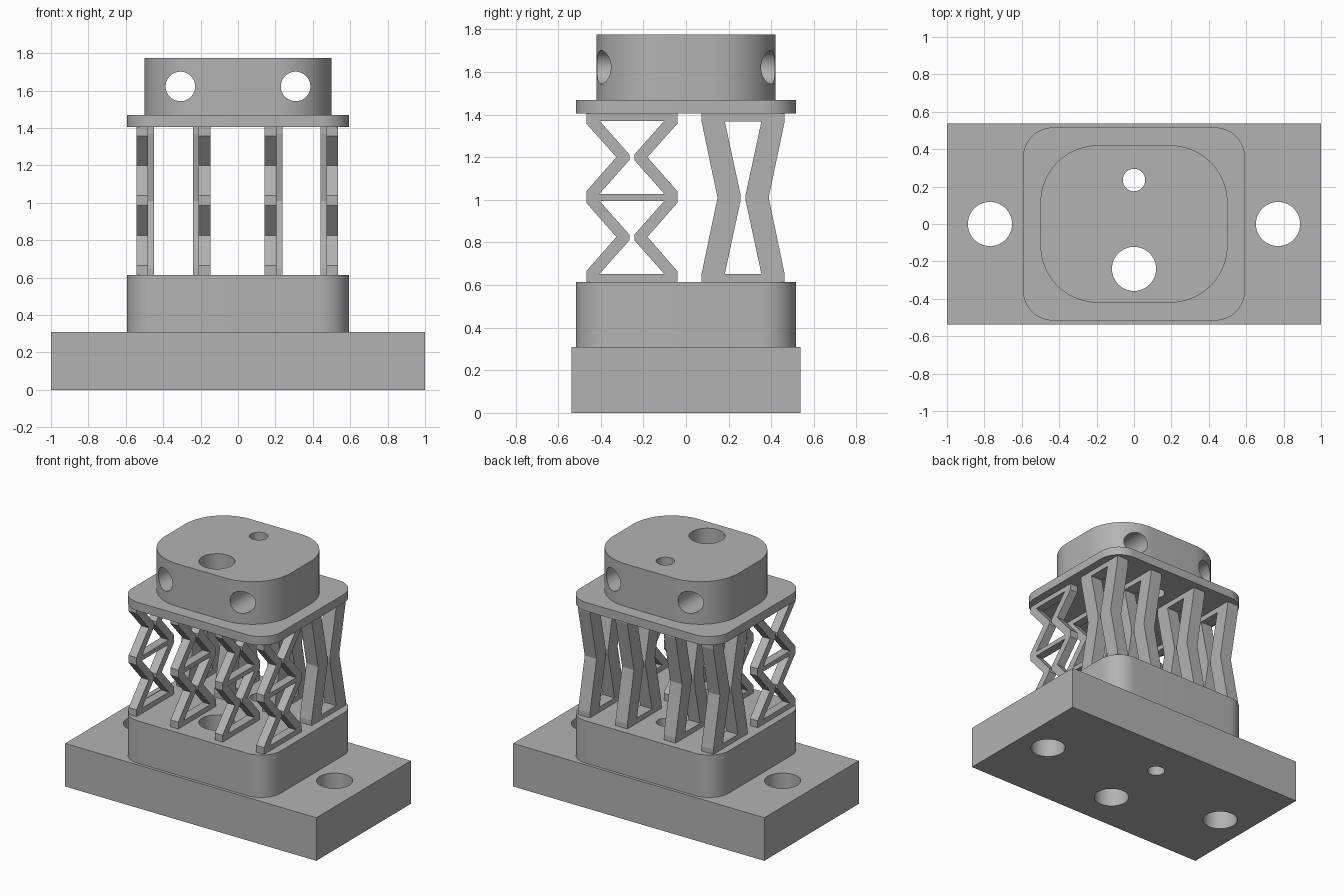
import bpy, bmesh, math
from mathutils import Vector

if "Cube" in bpy.data.objects:
    bpy.data.objects.remove(bpy.data.objects["Cube"])

grey = bpy.data.materials.new("plain grey")
grey.use_nodes = True
grey.diffuse_color = (0.45, 0.45, 0.45, 1)
grey.node_tree.nodes["Principled BSDF"].inputs["Base Color"].default_value = (0.45, 0.45, 0.45, 1)


def prism(name, points, depth):
    """Extrude a closed outline of 3D points along the depth vector."""
    bm = bmesh.new()
    face = bm.faces.new([bm.verts.new(p) for p in points])
    grown = bmesh.ops.extrude_face_region(bm, geom=[face])
    verts = [g for g in grown["geom"] if isinstance(g, bmesh.types.BMVert)]
    bmesh.ops.translate(bm, verts=verts, vec=depth)
    bmesh.ops.recalc_face_normals(bm, faces=bm.faces)
    mesh = bpy.data.meshes.new(name)
    bm.to_mesh(mesh)
    bm.free()
    mesh.materials.append(grey)
    obj = bpy.data.objects.new(name, mesh)
    bpy.context.collection.objects.link(obj)
    return obj


def cut(obj, cutters):
    """Subtract each cutter, bake the result and delete the cutters."""
    for c in cutters:
        mod = obj.modifiers.new("cut", "BOOLEAN")
        mod.operation, mod.solver, mod.object = "DIFFERENCE", "EXACT", c
    bpy.context.view_layer.update()
    baked = bpy.data.meshes.new_from_object(obj.evaluated_get(bpy.context.evaluated_depsgraph_get()))
    obj.modifiers.clear()
    obj.data = baked
    for c in cutters:
        bpy.data.objects.remove(c)


def smooth(obj):
    bpy.ops.object.select_all(action="DESELECT")
    obj.select_set(True)
    bpy.context.view_layer.objects.active = obj
    bpy.ops.object.shade_smooth_by_angle(angle=math.radians(30))


def rounded(hx, hy, r, z, seg=16):
    pts = []
    for k, (sx, sy) in enumerate([(1, 1), (-1, 1), (-1, -1), (1, -1)]):
        for i in range(seg + 1):
            a = math.pi / 2 * (k + i / seg)
            pts.append((sx * (hx - r) + r * math.cos(a), sy * (hy - r) + r * math.sin(a), z))
    return pts


def drill(center, r, axis):
    """Long round cutter through center, along z or y."""
    c, pts = Vector(center), []
    for i in range(48):
        a = math.tau * i / 48
        u, v = r * math.cos(a), r * math.sin(a)
        pts.append(c + (Vector((u, v, -3)) if axis == "z" else Vector((u, -3, v))))
    return prism("drill", pts, (0, 0, 6) if axis == "z" else (0, 6, 0))


def centre_drills():
    return [drill((0, 0.235, 0), 0.06, "z"), drill((0, -0.24, 0), 0.118, "z")]


# Base slab with two mounting holes
base = prism("base_slab", [(-1, -0.537, 0), (1, -0.537, 0), (1, 0.537, 0), (-1, 0.537, 0)], (0, 0, 0.31))
cut(base, centre_drills() + [drill((s * 0.77, 0, 0), 0.118, "z") for s in (-1, 1)])
smooth(base)

# Rounded pedestal, upper flange and head
for name, hx, hy, r, z0, z1 in [("pedestal", 0.593, 0.516, 0.16, 0.31, 0.615),
                                ("flange", 0.593, 0.516, 0.16, 1.406, 1.468),
                                ("head", 0.5, 0.42, 0.305, 1.468, 1.775)]:
    part = prism(name, rounded(hx, hy, r, z0), (0, 0, z1 - z0))
    cutters = centre_drills()
    if name == "head":
        cutters += [drill((s * 0.308, 0, 1.622), 0.079, "y") for s in (-1, 1)]
    cut(part, cutters)
    smooth(part)


def frame(name, x0, x1, yc, outer, holes):
    """Lattice frame: mirrored half outlines in the yz plane."""
    def loop(half, x):
        return [(x, yc + u, z) for u, z in half] + [(x, yc - u, z) for u, z in reversed(half)]
    obj = prism(name, loop(outer, x0), (x1 - x0, 0, 0))
    cut(obj, [prism("hole", loop(h, x0 - 0.1), (x1 - x0 + 0.2, 0, 0)) for h in holes])


# Front frames: two stacked pinched cells each
front_outer = [(0.214, 0.615), (0.214, 0.665), (0.073, 0.826), (0.214, 0.986),
               (0.214, 1.04), (0.073, 1.2), (0.214, 1.358), (0.214, 1.406)]
front_holes = [[(0.152, z), (0.012, z + 0.158), (0.012, z + 0.185), (0.152, z + 0.343)]
               for z in (0.652, 1.028)]
for i, x in enumerate([-0.512, -0.179, 0.174, 0.504]):
    frame(f"front_frame_{i + 1}", x - 0.031, x + 0.031, -0.254, front_outer, front_holes)

# Rear frames: one tall pinched cell each
rear_outer = [(0.195, 0.615), (0.195, 0.652), (0.12, 1.01), (0.195, 1.368), (0.195, 1.406)]
rear_hole = [(0.086, 0.652), (0.012, 0.995), (0.012, 1.025), (0.086, 1.368)]
for i, x in enumerate([-0.495, -0.194, 0.19, 0.488]):
    frame(f"rear_frame_{i + 1}", x - 0.047, x + 0.047, 0.268, rear_outer, [rear_hole])
